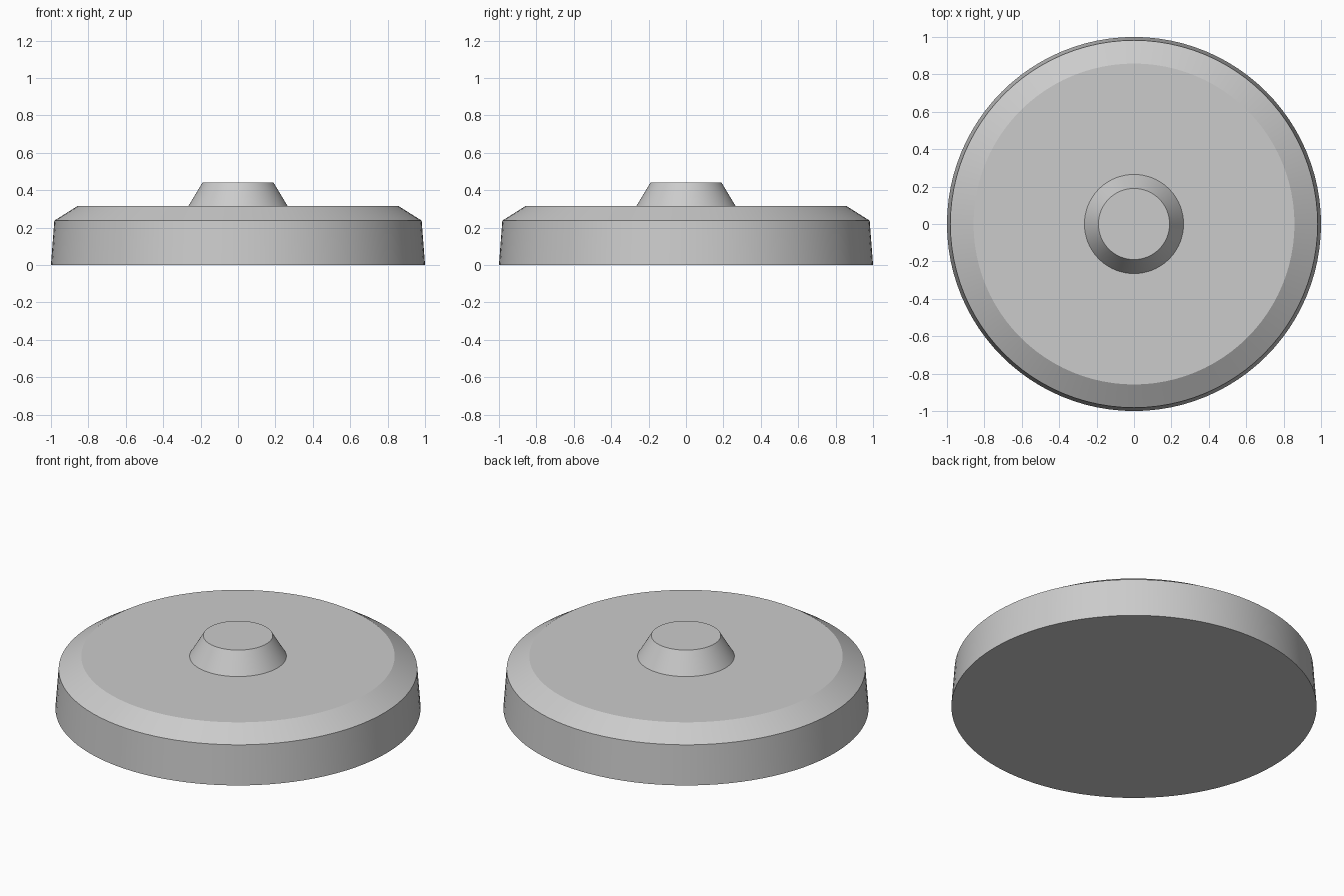
import bpy
import bmesh
from math import cos, sin, pi, radians

SEGMENTS = 96

cube = bpy.data.objects.get("Cube")
if cube:
    bpy.data.objects.remove(cube, do_unlink=True)

grey = bpy.data.materials.new("plain grey")
grey.use_nodes = True
colour = (0.6, 0.6, 0.6, 1)
grey.diffuse_color = colour
grey.node_tree.nodes["Principled BSDF"].inputs["Base Color"].default_value = colour


def lathe(name, profile, cap_bottom=False, cap_top=False):
    """Turn a (radius, height) profile, listed bottom to top, around z."""
    bm = bmesh.new()
    rings = []
    for r, z in profile:
        rings.append([bm.verts.new((r * cos(2 * pi * i / SEGMENTS),
                                    r * sin(2 * pi * i / SEGMENTS), z))
                      for i in range(SEGMENTS)])
    for low, high in zip(rings, rings[1:]):
        for i in range(SEGMENTS):
            j = (i + 1) % SEGMENTS
            bm.faces.new((low[i], low[j], high[j], high[i]))
    if cap_bottom:
        bm.faces.new(rings[0][::-1])
    if cap_top:
        bm.faces.new(rings[-1])
    mesh = bpy.data.meshes.new(name)
    bm.to_mesh(mesh)
    bm.free()
    mesh.materials.append(grey)
    obj = bpy.data.objects.new(name, mesh)
    bpy.context.collection.objects.link(obj)
    bpy.ops.object.select_all(action="DESELECT")
    obj.select_set(True)
    bpy.context.view_layer.objects.active = obj
    bpy.ops.object.shade_smooth_by_angle(angle=radians(25))
    return obj


# Wide tapered disc with a chamfered rim; its flat top ends at the knob
top, knob_base = 0.315, 0.265
lathe("disc_base", [(1.0, 0), (0.982, 0.237), (0.858, top), (knob_base, top)],
      cap_bottom=True)

# Central conical knob with a flat top
lathe("centre_knob", [(knob_base, top), (0.19, 0.44)], cap_top=True)
